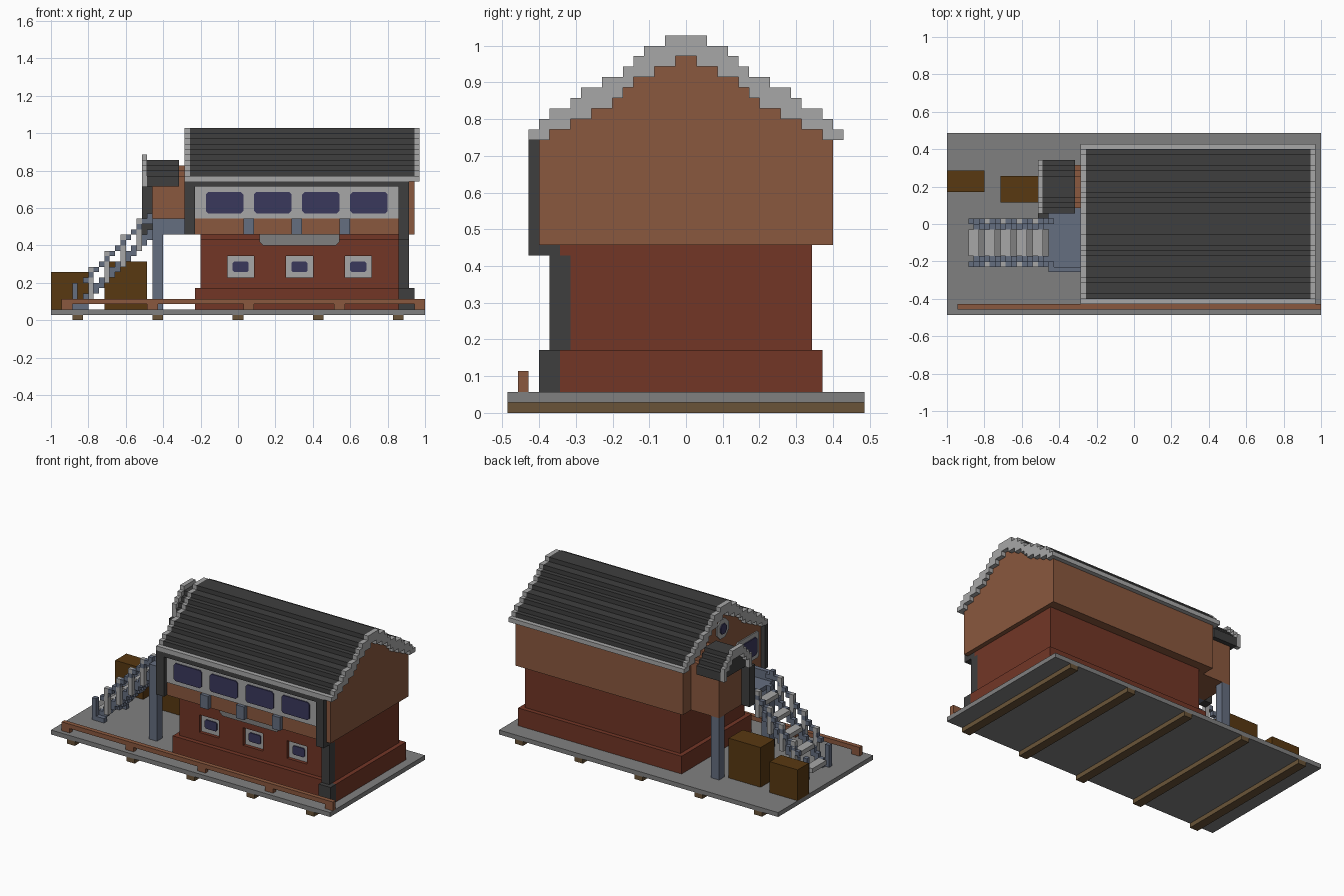
import bpy, bmesh, math

if "Cube" in bpy.data.objects:
    bpy.data.objects.remove(bpy.data.objects["Cube"])

U = 2 / 70  # one block of the grid


def material(name, rgb):
    lin = [((c / 255 + 0.055) / 1.055) ** 2.4 for c in rgb] + [1]
    m = bpy.data.materials.new(name)
    m.use_nodes = True
    m.diffuse_color = lin
    m.node_tree.nodes["Principled BSDF"].inputs["Base Color"].default_value = lin
    return m


DARK = material("roof_charcoal", (62, 62, 62))
LIGHT = material("trim_light_grey", (167, 167, 167))
GREY = material("slab_grey", (128, 128, 128))
BROWN = material("timber_brown", (138, 88, 62))
RED = material("brick_red", (114, 54, 38))
BLUE = material("steel_blue_grey", (101, 110, 128))
NAVY = material("glass_navy", (58, 56, 92))
CRATE = material("crate_brown", (88, 56, 17))
BEAM = material("beam_olive", (106, 84, 56))


def prism(name, pts, axis, a, b, mat):
    """Extrude a flat outline along x (outline in y,z) or y (outline in x,z)."""
    bm = bmesh.new()
    put = (lambda p, t: (t, p[0], p[1])) if axis == "x" else (lambda p, t: (p[0], t, p[1]))
    va, vb = ([bm.verts.new([c * U for c in put(p, t)]) for p in pts] for t in (a, b))
    n = len(pts)
    bm.faces.new(va)
    bm.faces.new(vb[::-1])
    for i in range(n):
        bm.faces.new((va[i], vb[i], vb[(i + 1) % n], va[(i + 1) % n]))
    bmesh.ops.recalc_face_normals(bm, faces=bm.faces)
    me = bpy.data.meshes.new(name)
    bm.to_mesh(me)
    bm.free()
    me.materials.append(mat)
    ob = bpy.data.objects.new(name, me)
    bpy.context.collection.objects.link(ob)
    return ob


def box(name, x, y, z, mat):
    return prism(name, [(x[0], z[0]), (x[1], z[0]), (x[1], z[1]), (x[0], z[1])], "y", y[0], y[1], mat)


def chamfered(a0, a1, b0, b1, c):
    return [(a0 + c, b0), (a1 - c, b0), (a1, b0 + c), (a1, b1 - c),
            (a1 - c, b1), (a0 + c, b1), (a0, b1 - c), (a0, b0 + c)]


def steps(widths, mid, z):
    """Stepped arch outline, one half-width per level."""
    left = []
    for i, w in enumerate(widths):
        left += [(-w, z + i), (-w, z + i + 1)]
    return [(mid + y, h) for y, h in left] + [(mid - y, h) for y, h in reversed(left)]


def shell(outer, inner, mid, z):
    return steps(outer, mid, z) + steps(inner, mid, z)[::-1]


# Ground slab, sleepers and front guard rail
box("slab", (-35, 35), (-17, 17), (1, 2), GREY)
for i, x in enumerate((-30, -15, 0, 15, 30)):
    box(f"sleeper_{i}", (x - 1, x + 1), (-17, 17), (0, 1), BEAM)
box("guard_rail", (-33, 35), (-16, -15), (3, 4), BROWN)
for i, x in enumerate((-33, -17, 1, 18, 33)):
    box(f"guard_rail_foot_{i}", (x, x + 2), (-16, -15), (2, 3), BROWN)

# Brick ground floor with three recessed windows
box("plinth", (-8, 33), (-12, 13), (2, 6), RED)
box("brick_core", (-7, 32), (-10, 12), (6, 16), RED)
box("brick_front_low", (-7, 32), (-11, -10), (6, 8), RED)
box("brick_front_high", (-7, 32), (-11, -10), (12, 16), RED)
box("brick_cornice", (-7, 32), (-12, -11), (15, 16), RED)
for i, (a, b) in enumerate(((-7, -2), (3, 9), (14, 20), (25, 32))):
    box(f"brick_pier_{i}", (a, b), (-11, -10), (8, 12), RED)
for i, x in enumerate((-2, 9, 20)):
    box(f"lower_window_frame_{i}", (x, x + 5), (-10.25, -10), (8, 12), LIGHT)
    prism(f"lower_window_glass_{i}", chamfered(x + 1, x + 4, 9, 11, 0.3), "y", -10.5, -10.25, NAVY)
prism("sign_board", [(4, 16), (4, 14.7), (4.7, 14), (18.3, 14), (19, 14.7), (19, 16)],
      "y", -12.3, -11, GREY)

# Timber upper floor with stepped gables
box("upper_floor", (-9, 33), (-14, 14), (16, 26), BROWN)
INNER = [13, 11, 9, 7, 6, 5, 3, 1]
OUTER = [15, 14, 13, 11, 10, 8, 6, 5, 4, 2]
prism("gable", steps(INNER, 0, 26), "x", -9, 33, BROWN)

# Main roof with light verges and eaves
prism("main_roof", shell([14, 14] + OUTER[2:], INNER, 0, 26), "x", -9, 33, DARK)
for n, x in (("left", -10), ("right", 33)):
    prism(f"verge_{n}", shell(OUTER, INNER, 0, 26), "x", x, x + 1, LIGHT)
for n, y in (("front", -15), ("back", 14)):
    box(f"eave_{n}", (-9, 33), (y, y + 1), (26, 27), LIGHT)

# Front window band, corner posts and brackets
box("upper_window_frame", (-8, 30), (-14.25, -14), (19, 25), LIGHT)
for i, x in enumerate((-6, 3, 12, 21)):
    prism(f"upper_window_glass_{i}", chamfered(x, x + 7, 20, 24, 0.45), "y", -14.5, -14.25, NAVY)
for i, x in enumerate((1, 10, 19)):
    box(f"bracket_{i}", (x, x + 2), (-15, -14), (16, 19), BLUE)
box("front_lintel", (-8, 30), (-15, -14), (25, 26), DARK)
box("left_corner_post", (-10, -8), (-15, -14), (16, 26), DARK)
box("right_corner_post", (30, 32), (-15, -14), (16, 26), DARK)
box("right_post_bracket", (30, 32), (-15, -12), (15, 16), DARK)
box("right_post_lower", (30, 32), (-13, -11), (6, 15), DARK)
box("right_post_foot", (30, 33), (-14, -12), (2, 6), DARK)

# Windows in the left gable wall
prism("side_window_frame", chamfered(-13, -5, 19, 25, 0.5), "x", -9.25, -9, LIGHT)
prism("side_window_glass", chamfered(-12, -6, 20, 24, 0.5), "x", -9.5, -9.25, NAVY)
for n, r, x, m in (("frame", 2.3, -9.25, LIGHT), ("glass", 1.2, -9.5, NAVY)):
    ring = [(r * math.cos((k + 0.5) * math.pi / 4), 30.3 + r * math.sin((k + 0.5) * math.pi / 4))
            for k in range(8)]
    prism(f"round_window_{n}", ring, "x", x, x + 0.25, m)

# Raised annex on the left with its own small roof
box("annex", (-16, -9), (3, 11), (16, 25), BROWN)
A_OUT, A_IN = [5, 5, 4, 3, 2], [4, 4, 3, 2, 1]
prism("annex_gable", steps(A_IN[:4], 7, 25), "x", -16, -9, BROWN)
prism("annex_roof", steps(A_OUT, 7, 25), "x", -17, -11, DARK)
prism("annex_verge", shell([5, 5, 5, 4, 3, 2], A_IN[:4], 7, 25), "x", -18, -17, LIGHT)
box("annex_corner_post", (-18, -16), (1, 3), (16, 25), DARK)
box("annex_support", (-16, -14), (9, 11), (2, 16), BLUE)

# Landing
box("landing_floor", (-16, -9), (-9, 3), (16, 17), BLUE)
box("landing_rail", (-16, -10), (-9, -8), (17, 19), BLUE)
box("landing_support", (-16, -14), (-9, -7), (2, 16), BLUE)

# Staircase: open treads between stepped stringers, balusters and handrails
for i in range(5):
    x = -31 + 3 * i
    box(f"tread_{i}", (x, x + 2), (-6, -1), (3 + 3 * i, 4 + 3 * i), LIGHT)
for n, y, yr in (("front", -7, -8), ("back", -1, 0)):
    for i in range(14):
        x = -30 + i
        box(f"stringer_{n}_{i}", (x, x + 1), (y, y + 1), (2 + i, min(4 + i, 17)), BLUE)
        if i > 0:
            box(f"handrail_{n}_{i}", (x, x + 1), (yr, yr + 1), (6 + i, 7 + i), BLUE)
    box(f"handrail_top_{n}", (-17, -15), (yr, yr + 1), (18, 19), BLUE)
    box(f"newel_{n}", (-31, -30), (yr, yr + 1), (2, 7), BLUE)
    box(f"stair_foot_{n}", (-31, -28), (yr, yr + 1), (2, 3), BLUE)
    for i in range(4):
        x, z = -28 + 3 * i, 6 + 3 * i
        box(f"baluster_{n}_{i}", (x, x + 1), (yr, yr + 1), (z - 2, z + 4), LIGHT)

# Storage crates
box("small_crate", (-35, -28), (6, 10), (2, 9), CRATE)
box("large_crate", (-25, -17), (4, 9), (2, 11), CRATE)
